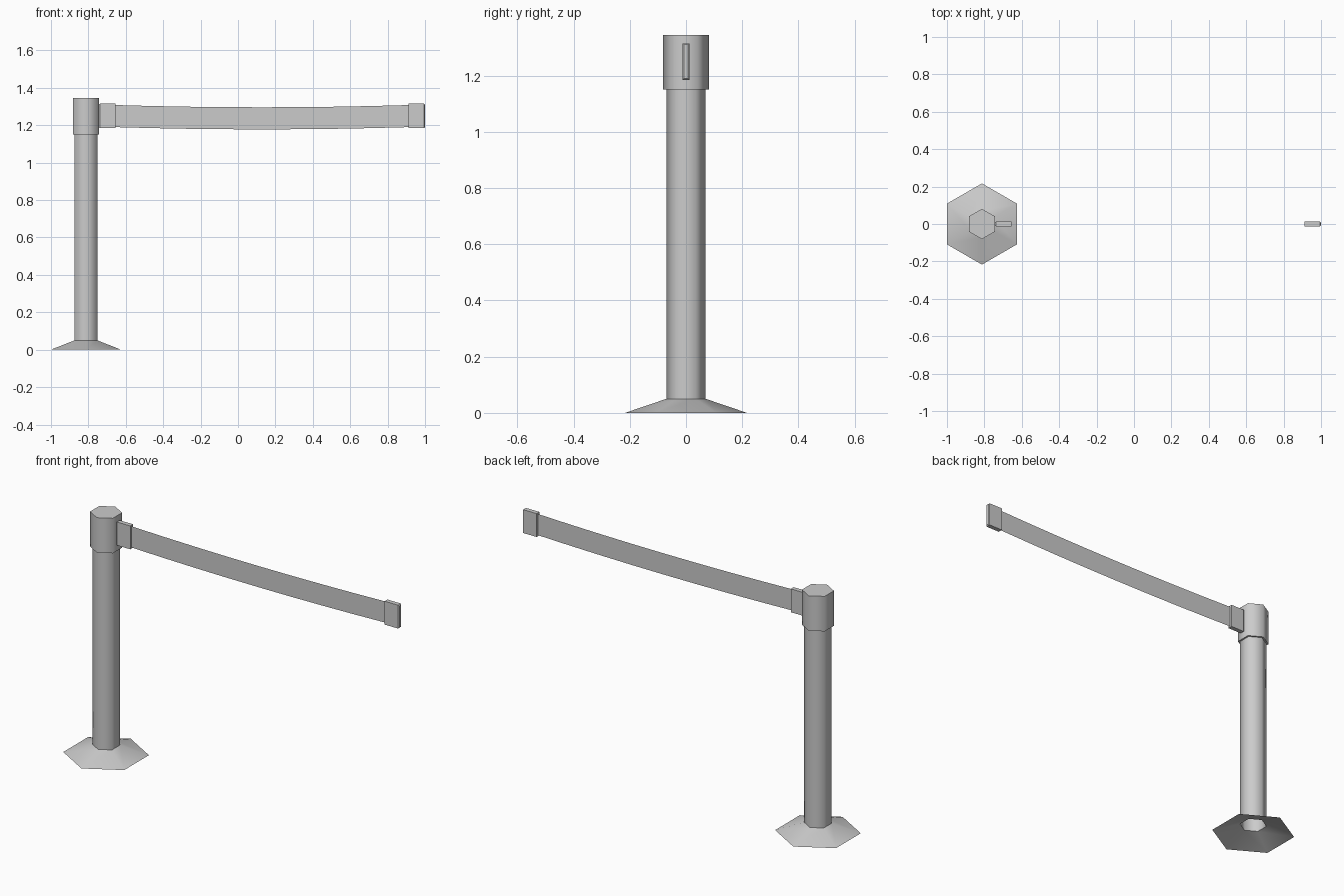
import bpy, bmesh, math

if "Cube" in bpy.data.objects:
    bpy.data.objects.remove(bpy.data.objects["Cube"])

grey = bpy.data.materials.new("light grey")
grey.use_nodes = True
colour = (0.6, 0.6, 0.6, 1)
grey.diffuse_color = colour
grey.node_tree.nodes["Principled BSDF"].inputs["Base Color"].default_value = colour

POST_X = -0.813
SIDES = 6


def finish(name, bm, angle=70):
    mesh = bpy.data.meshes.new(name)
    bm.to_mesh(mesh)
    bm.free()
    obj = bpy.data.objects.new(name, mesh)
    bpy.context.collection.objects.link(obj)
    mesh.materials.append(grey)
    bpy.ops.object.select_all(action='DESELECT')
    obj.select_set(True)
    bpy.context.view_layer.objects.active = obj
    bpy.ops.object.shade_smooth_by_angle(angle=math.radians(angle))
    return obj


def lathe(name, profile, cap_top=False):
    """Six-sided shell through (radius, height) points, corners on the y axis."""
    bm = bmesh.new()
    rings = []
    for r, z in profile:
        rings.append([bm.verts.new((POST_X + r * math.sin(math.tau * i / SIDES),
                                    -r * math.cos(math.tau * i / SIDES), z))
                      for i in range(SIDES)])
    for low, high in zip(rings, rings[1:]):
        for i in range(SIDES):
            j = (i + 1) % SIDES
            bm.faces.new((low[i], low[j], high[j], high[i]))
    if cap_top:
        bm.faces.new(rings[-1])
    return finish(name, bm)


# Post: open flared foot, hollow tube, wider head with a lip underneath
lathe("base", [(0.217, 0), (0.07, 0.05)])
lathe("post", [(0.07, 0.05), (0.07, 1.15)])
lathe("head", [(0.07, 1.15), (0.081, 1.15), (0.081, 1.345)], cap_top=True)


# Belt clips: thin blocks with the outer end chamfered
def clip(name, inner_x, outer_x):
    bm = bmesh.new()
    bmesh.ops.create_cube(bm, size=1)
    for v in bm.verts:
        v.co.x = (inner_x + outer_x) / 2 + v.co.x * abs(outer_x - inner_x)
        v.co.y *= 0.025
        v.co.z = 1.25 + v.co.z * 0.13
    ends = [e for e in bm.edges if all(abs(v.co.x - outer_x) < 1e-4 for v in e.verts)]
    bmesh.ops.bevel(bm, geom=ends, offset=0.005, segments=1, affect='EDGES')
    return finish(name, bm, 30)


clip("post_clip", -0.655, -0.743)
clip("end_clip", 0.912, 1.0)

# Belt: a single thin sheet sagging slightly between the clips
bm = bmesh.new()
STEPS = 8
start, end = -0.657, 0.914
pairs = []
for i in range(STEPS + 1):
    t = i / STEPS
    z = 1.249 - 0.012 * 4 * t * (1 - t)
    x = start + (end - start) * t
    pairs.append([bm.verts.new((x, 0, z + h)) for h in (-0.059, 0.059)])
for a, b in zip(pairs, pairs[1:]):
    bm.faces.new((a[0], b[0], b[1], a[1]))
finish("belt", bm)
